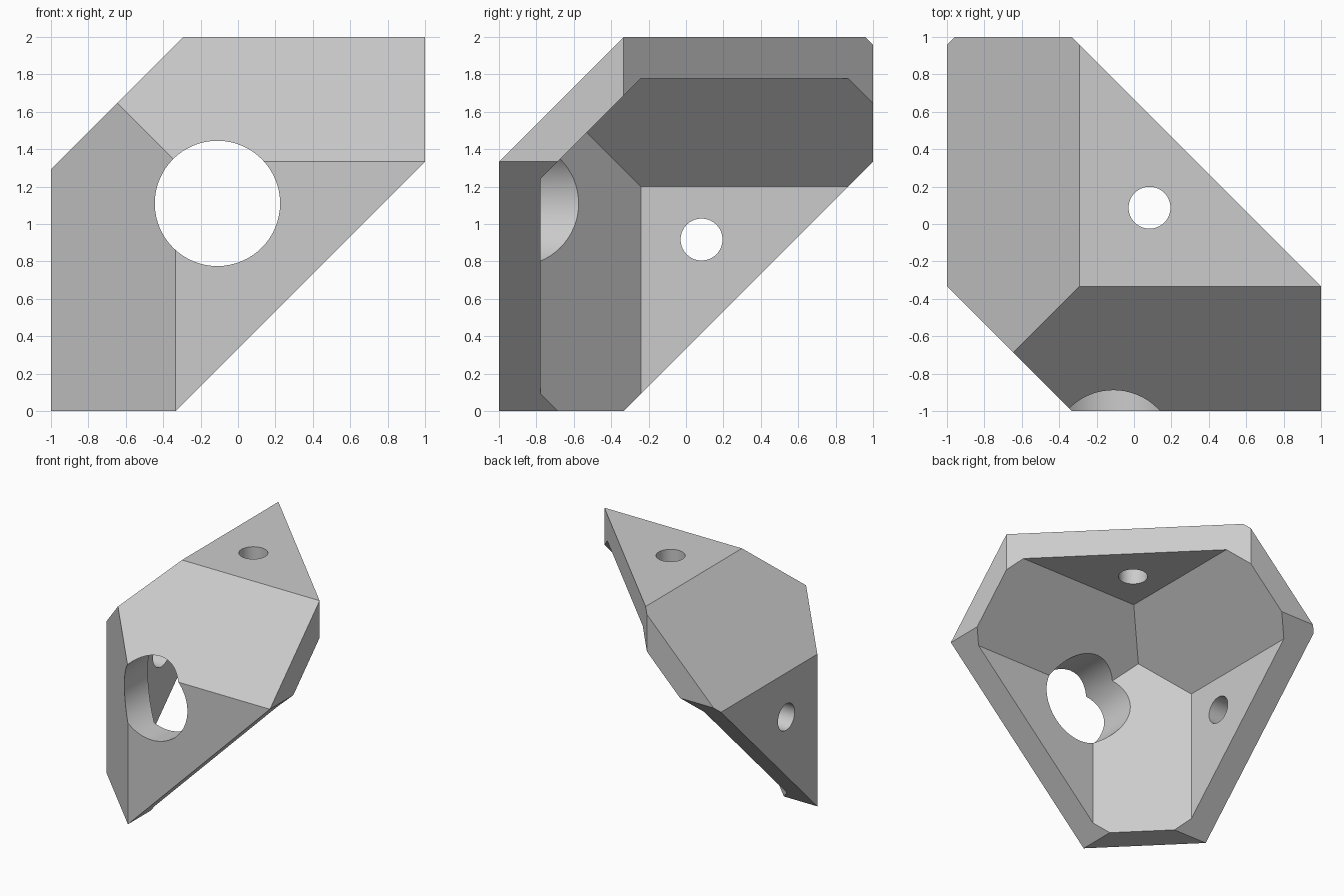
import bpy, bmesh
from math import pi, sqrt
from mathutils import Vector

if "Cube" in bpy.data.objects:
    bpy.data.objects.remove(bpy.data.objects["Cube"])

SIZE = 2.0
WALL = 2 / 9
EDGE = 2 / 3              # chamfer size, also the trim of the far corners
EDGE_XZ = 0.708           # slightly wider chamfer on one edge
CORNER = Vector((-1, -1, 2))

grey = bpy.data.materials.new("light grey")
grey.use_nodes = True
grey.diffuse_color = (0.6, 0.6, 0.6, 1)
grey.node_tree.nodes["Principled BSDF"].inputs["Base Color"].default_value = (0.6, 0.6, 0.6, 1)


def to_object(name, bm):
    bmesh.ops.recalc_face_normals(bm, faces=bm.faces)
    mesh = bpy.data.meshes.new(name)
    bm.to_mesh(mesh)
    bm.free()
    mesh.materials.append(grey)
    obj = bpy.data.objects.new(name, mesh)
    bpy.context.collection.objects.link(obj)
    return obj


def slice_off(bm, point, normal):
    """Remove everything on the side the normal points to and cap the cut."""
    bmesh.ops.bisect_plane(bm, geom=bm.verts[:] + bm.edges[:] + bm.faces[:],
                           plane_co=point, plane_no=normal, clear_outer=True)
    bmesh.ops.holes_fill(bm, edges=[e for e in bm.edges if e.is_boundary])


def corner_solid(name, low, high, inset, trim=None):
    """Box measured inward from the corner, its three edges chamfered."""
    bm = bmesh.new()
    bmesh.ops.create_cube(bm, size=high - low)
    middle = (low + high) / 2
    bmesh.ops.translate(bm, verts=bm.verts, vec=CORNER + Vector((middle, middle, -middle)))
    inward = [Vector((1, 0, 0)), Vector((0, 1, 0)), Vector((0, 0, -1))]
    for i, j in ((0, 1), (1, 2), (0, 2)):
        direction = inward[i] + inward[j]
        chamfer = (EDGE_XZ if (i, j) == (0, 2) else EDGE) + inset
        slice_off(bm, CORNER + direction * chamfer / 2, -direction)
        if trim:
            slice_off(bm, CORNER + direction * trim / 2, direction)
    return to_object(name, bm)


def cylinder(name, center, radius, depth, axis):
    bpy.ops.mesh.primitive_cylinder_add(
        vertices=64, radius=radius, depth=depth, location=center,
        rotation={"x": (0, pi / 2, 0), "y": (pi / 2, 0, 0), "z": (0, 0, 0)}[axis])
    obj = bpy.context.object
    obj.name = name
    obj.data.materials.append(grey)
    return obj


# Outer body and the hollow behind its walls
bracket = corner_solid("corner_bracket", 0, SIZE, 0, SIZE + EDGE)
cutters = [corner_solid("hollow_cutter", WALL, 2 * SIZE, WALL * sqrt(2))]

# Large front opening and two screw holes
cutters.append(cylinder("front_opening_cutter", (-0.11, -0.8, 1.11), 0.335, 1.6, "y"))
cutters.append(cylinder("top_hole_cutter", (0.083, 0.087, 2), 0.112, 0.8, "z"))
cutters.append(cylinder("side_hole_cutter", (-1, 0.083, 0.917), 0.112, 0.8, "x"))

bpy.ops.object.select_all(action="DESELECT")
bpy.context.view_layer.objects.active = bracket
bracket.select_set(True)
for cutter in cutters:
    cutter.hide_render = True
    cut = bracket.modifiers.new(cutter.name, "BOOLEAN")
    cut.operation = "DIFFERENCE"
    cut.solver = "EXACT"
    cut.object = cutter
    bpy.ops.object.modifier_apply(modifier=cut.name)
for cutter in cutters:
    bpy.data.objects.remove(cutter)

bpy.ops.object.shade_smooth_by_angle()
